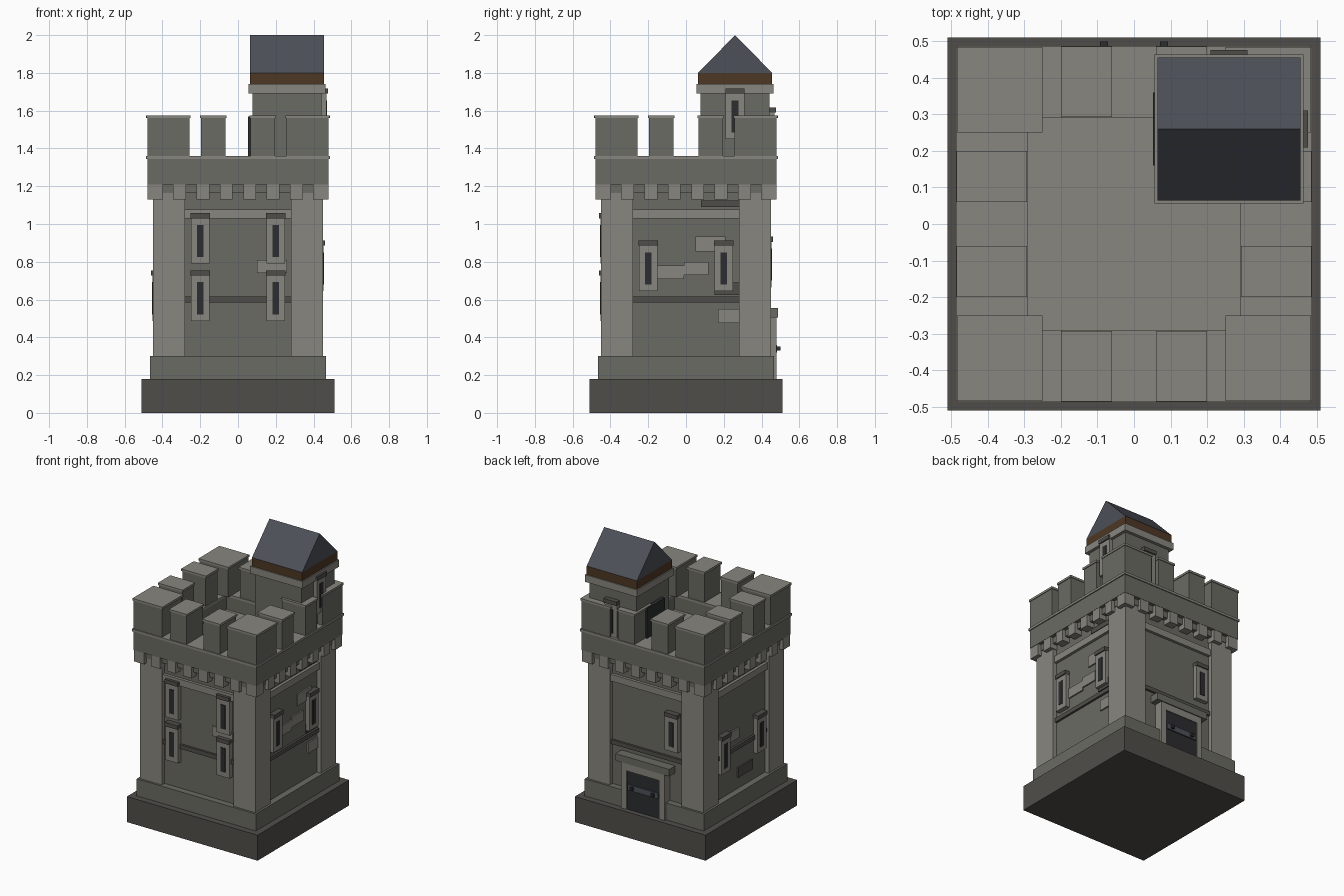
import bpy, bmesh

if "Cube" in bpy.data.objects:
    bpy.data.objects.remove(bpy.data.objects["Cube"])


def material(name, rgb):
    m = bpy.data.materials.new(name)
    m.diffuse_color = (*rgb, 1)
    m.use_nodes = True
    m.node_tree.nodes["Principled BSDF"].inputs["Base Color"].default_value = m.diffuse_color
    return m


LIGHT = material("light_stone", (0.25, 0.24, 0.21))
MID = material("grey_stone", (0.145, 0.145, 0.125))
DARK = material("dark_stone", (0.08, 0.076, 0.068))
BLACK = material("dark_opening", (0.025, 0.026, 0.028))
WOOD = material("wood", (0.075, 0.04, 0.018))
SLATE = material("slate", (0.075, 0.08, 0.1))
FRONT, RIGHT, BACK, LEFT = range(4)


def mesh_object(name, verts, faces, mat):
    bm = bmesh.new()
    vs = [bm.verts.new(v) for v in verts]
    for f in faces:
        bm.faces.new([vs[i] for i in f])
    bmesh.ops.recalc_face_normals(bm, faces=bm.faces)
    me = bpy.data.meshes.new(name)
    bm.to_mesh(me)
    bm.free()
    me.materials.append(mat)
    ob = bpy.data.objects.new(name, me)
    bpy.context.collection.objects.link(ob)
    return ob


def box(name, x0, x1, y0, y1, z0, z1, mat):
    v = [(x, y, z) for x in (x0, x1) for y in (y0, y1) for z in (z0, z1)]
    f = [(0, 1, 3, 2), (4, 6, 7, 5), (0, 4, 5, 1), (2, 3, 7, 6), (0, 2, 6, 4), (1, 5, 7, 3)]
    return mesh_object(name, v, f, mat)


def square(name, r, z0, z1, mat, cx=0.0, cy=0.0):
    return box(name, cx - r, cx + r, cy - r, cy + r, z0, z1, mat)


def wall_box(name, side, u0, u1, d0, d1, z0, z1, mat):
    """Box on one side: u runs along the wall, d outwards from the tower axis."""
    pts = [(u0, -d0), (u1, -d1)]
    for _ in range(side):
        pts = [(-y, x) for x, y in pts]
    (xa, ya), (xb, yb) = pts
    return box(name, min(xa, xb), max(xa, xb), min(ya, yb), max(ya, yb), z0, z1, mat)


def window(name, side, u, z, d=0.42):
    """Arrow slit with stone frame and hood; z is the bottom of the frame."""
    for s in (-1, 1):
        a, b = sorted((u + s * 0.018, u + s * 0.05))
        wall_box(name + "_jamb", side, a, b, d, d + 0.032, z, z + 0.24, LIGHT)
    wall_box(name + "_sill", side, u - 0.018, u + 0.018, d, d + 0.032, z, z + 0.035, LIGHT)
    wall_box(name + "_head", side, u - 0.018, u + 0.018, d, d + 0.032, z + 0.205, z + 0.24, LIGHT)
    wall_box(name + "_slit", side, u - 0.018, u + 0.018, d, d + 0.036, z + 0.035, z + 0.205, BLACK)
    wall_box(name + "_hood", side, u - 0.051, u + 0.051, d, d + 0.04, z + 0.24, z + 0.268, DARK)


# Base, plinth and main walls
square("base", 0.51, 0, 0.18, DARK)
square("plinth", 0.465, 0.18, 0.30, MID)
square("tower_wall", 0.42, 0.30, 1.21, MID)
square("corbel_backing", 0.455, 1.165, 1.21, MID)
square("roof_floor", 0.30, 1.20, 1.25, LIGHT)
for sx in (-1, 1):
    for sy in (-1, 1):
        x, y = sx * 0.365, sy * 0.365
        square("corner_pier", 0.085, 0.30, 1.20, LIGHT, x, y)
        square("corner_corbel", 0.04, 1.13, 1.21, LIGHT, sx * 0.438, sy * 0.438)
        # Corner merlons
        x, y = sx * 0.368, sy * 0.368
        square("corner_merlon", 0.112, 1.36, 1.56, MID, x, y)
        square("corner_merlon_cap", 0.117, 1.56, 1.575, LIGHT, x, y)

# Details repeated on every side
for s in range(4):
    wall_box("string_course", s, -0.28, 0.28, 0.41, 0.435, 0.585, 0.615, DARK)
    wall_box("top_trim", s, -0.28, 0.28, 0.41, 0.44, 1.03, 1.078, LIGHT)
    for i in range(6):
        u = -0.31 + i * 0.124
        wall_box("corbel", s, u - 0.034, u + 0.034, 0.41, 0.478, 1.13, 1.21, LIGHT)
    wall_box("parapet", s, -0.48, 0.295, 0.295, 0.48, 1.21, 1.343, MID)
    wall_box("parapet_ledge", s, -0.487, 0.292, 0.292, 0.487, 1.343, 1.36, LIGHT)
    for u in (-0.13, 0.13):
        wall_box("merlon", s, u - 0.065, u + 0.065, 0.298, 0.48, 1.36, 1.56, MID)
        wall_box("merlon_cap", s, u - 0.07, u + 0.07, 0.293, 0.486, 1.56, 1.575, LIGHT)

# Windows
for u in (-0.2, 0.2):
    window("front_upper_window", FRONT, u, 0.79)
    window("front_lower_window", FRONT, u, 0.487)
    window("right_window", RIGHT, u, 0.645)
    window("left_window", LEFT, u, 0.487)
window("back_window", BACK, 0.2, 0.665)

# Odd raised stones
for side, u0, u1, z0, z1, mat in [
    (FRONT, 0.10, 0.26, 0.74, 0.81, LIGHT),
    (RIGHT, 0.05, 0.21, 0.855, 0.935, LIGHT),
    (RIGHT, -0.16, -0.01, 0.71, 0.78, LIGHT),
    (RIGHT, -0.01, 0.12, 0.73, 0.80, LIGHT),
    (RIGHT, 0.17, 0.28, 0.475, 0.55, LIGHT),
    (RIGHT, 0.15, 0.28, 0.625, 0.69, DARK),
    (RIGHT, 0.08, 0.28, 1.09, 1.125, DARK),
    (LEFT, -0.16, -0.02, 0.66, 0.73, LIGHT),
    (LEFT, -0.03, 0.13, 0.38, 0.45, DARK),
]:
    wall_box("raised_stone", side, u0, u1, 0.41, 0.43, z0, z1, mat)

# Back door with surround, lintel, strap and studs
for s in (-1, 1):
    a, b = sorted((s * 0.13, s * 0.17))
    wall_box("door_jamb", BACK, a, b, 0.41, 0.48, 0.18, 0.505, LIGHT)
wall_box("door_head", BACK, -0.13, 0.13, 0.41, 0.48, 0.455, 0.505, LIGHT)
wall_box("door_lintel", BACK, -0.21, 0.21, 0.41, 0.487, 0.505, 0.555, MID)
wall_box("door_leaf", BACK, -0.13, 0.13, 0.41, 0.474, 0.18, 0.455, BLACK)
wall_box("door_strap", BACK, -0.12, 0.12, 0.47, 0.483, 0.32, 0.36, SLATE)
for u in (-0.082, 0.082):
    wall_box("door_stud", BACK, u - 0.011, u + 0.011, 0.47, 0.499, 0.33, 0.352, BLACK)

# Corner turret
c = 0.26
square("turret_wall", 0.182, 1.22, 1.69, MID, c, c)
square("turret_cornice", 0.204, 1.69, 1.74, LIGHT, c, c)
square("turret_eaves", 0.196, 1.74, 1.80, WOOD, c, c)
box("turret_door", 0.052, 0.09, 0.16, 0.36, 1.25, 1.57, BLACK)
window("turret_right_window", RIGHT, c, 1.45, 0.436)
window("turret_back_window", BACK, -c, 1.35, 0.436)

# Gabled turret roof, ridge along x
x0, x1, y0, y1 = c - 0.196, c + 0.196, c - 0.196, c + 0.196
mesh_object("turret_roof",
            [(x, y, z) for x in (x0, x1) for y, z in ((y0, 1.80), (y1, 1.80), (c, 2.0))],
            [(0, 1, 2), (3, 5, 4), (0, 3, 4, 1), (1, 4, 5, 2), (2, 5, 3, 0)], SLATE)
